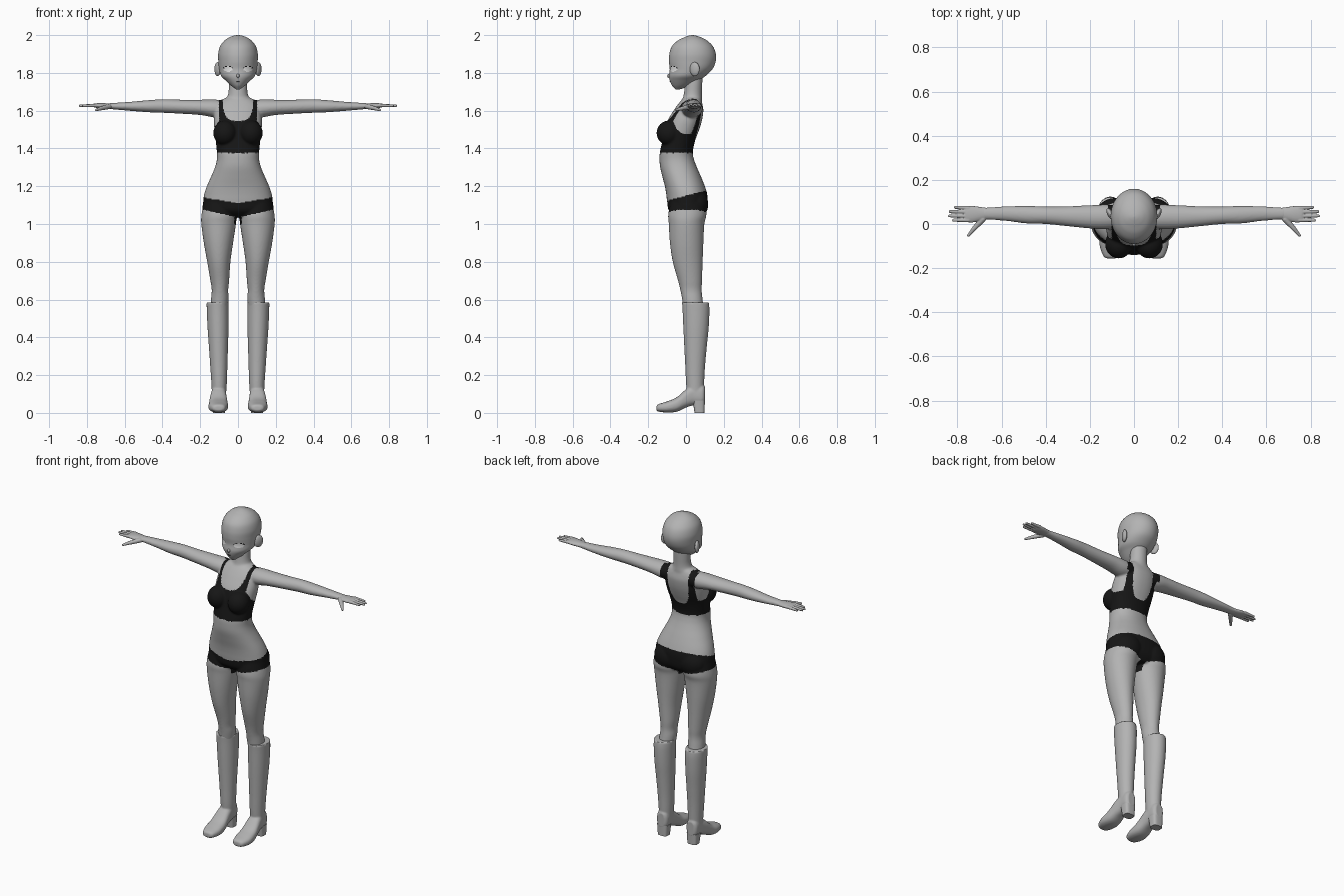
import bpy, bmesh, math
from mathutils import Matrix, Vector

cube = bpy.data.objects.get("Cube")
if cube:
    bpy.data.objects.remove(cube, do_unlink=True)


def material(name, value):
    mat = bpy.data.materials.new(name)
    mat.use_nodes = True
    color = (value, value, value, 1)
    mat.diffuse_color = color
    for node in mat.node_tree.nodes:
        if node.type == 'BSDF_PRINCIPLED':
            node.inputs["Base Color"].default_value = color
    return mat


skin = material("grey skin", 0.45)
black = material("black cloth", 0.008)
white = material("eye white", 0.9)


def smooth_rows(rows, steps):
    """Catmull-Rom interpolation between section rows."""
    result = []
    last = len(rows) - 1
    for i in range(last):
        quad = [rows[max(i - 1, 0)], rows[i], rows[i + 1], rows[min(i + 2, last)]]
        for k in range(steps):
            t = k / steps
            result.append([b + (c - a) * t / 2 + (a - 2.5 * b + 2 * c - d / 2) * t * t
                           + (1.5 * (b - c) + (d - a) / 2) * t ** 3
                           for a, b, c, d in zip(*quad)])
    result.append(list(rows[last]))
    return result


def loft(bm, axis, rows, side=1, sides=48, steps=8, power=2.0):
    """Skin of oval sections; each row is position, low/high, low/high."""
    def bend(v):
        return math.copysign(abs(v) ** (2 / power), v)
    rings = []
    for pos, a0, a1, b0, b1 in smooth_rows(rows, steps):
        ring = []
        for k in range(sides):
            angle = math.tau * (k + 0.5) / sides
            a = (a0 + a1) / 2 + (a1 - a0) / 2 * bend(math.cos(angle))
            b = (b0 + b1) / 2 + (b1 - b0) / 2 * bend(math.sin(angle))
            x, y, z = {'X': (pos, a, b), 'Y': (a, pos, b), 'Z': (a, b, pos)}[axis]
            ring.append(bm.verts.new((x * side, y, z)))
        rings.append(ring)
    for low, high in zip(rings, rings[1:]):
        for k in range(sides):
            n = (k + 1) % sides
            bm.faces.new((low[k], low[n], high[n], high[k]))
    bm.faces.new(rings[0])
    bm.faces.new(rings[-1])


def ball(bm, center, radii, turn=0.0):
    matrix = (Matrix.Translation(center) @ Matrix.Rotation(turn, 4, 'Z')
              @ Matrix.Diagonal((*radii, 1)))
    bmesh.ops.create_uvsphere(bm, u_segments=32, v_segments=20, radius=1, matrix=matrix)


def finger(bm, start, end, r0, r1):
    p, q = Vector(start), Vector(end)
    d = q - p
    matrix = Matrix.Translation((p + q) / 2) @ d.to_track_quat('Z', 'Y').to_matrix().to_4x4()
    bmesh.ops.create_cone(bm, cap_ends=True, segments=16, radius1=r0, radius2=r1,
                          depth=d.length, matrix=matrix)
    ball(bm, p, (r0, r0, r0))
    ball(bm, q, (r1, r1, r1))


def finish(bm, name, voxel=0, relax=0, rule=None, angle=60):
    """Make the object, fuse its volumes, then colour faces by a rule."""
    bmesh.ops.recalc_face_normals(bm, faces=bm.faces[:])
    mesh = bpy.data.meshes.new(name)
    bm.to_mesh(mesh)
    bm.free()
    obj = bpy.data.objects.new(name, mesh)
    bpy.context.collection.objects.link(obj)
    bpy.ops.object.select_all(action='DESELECT')
    obj.select_set(True)
    bpy.context.view_layer.objects.active = obj
    if voxel:
        fuse = obj.modifiers.new("fuse", 'REMESH')
        fuse.mode = 'VOXEL'
        fuse.voxel_size = voxel
        soft = obj.modifiers.new("soften", 'SMOOTH')
        soft.factor = 0.5
        soft.iterations = relax
        for mod in ("fuse", "soften"):
            bpy.ops.object.modifier_apply(modifier=mod)
    obj.data.materials.clear()
    for mat in (skin, black, white):
        obj.data.materials.append(mat)
    for poly in obj.data.polygons:
        poly.material_index = rule(*poly.center) if rule else 0
    bpy.ops.object.shade_smooth_by_angle(angle=math.radians(angle))
    return obj


def even(rows):
    """Sections symmetric about the middle: height, half width, front, back."""
    return [(z, -w, w, front, back) for z, w, front, back in rows]


def body_color(x, y, z):
    x = abs(x)
    # Briefs: slanted waistband and curved leg openings
    waist = 1.15 + 0.25 * y
    if y < 0:
        waist -= 0.015 * max(0, 1 - x / 0.1)
    if 1.035 + 0.04 * min(1, x / 0.18) < z < waist or (x < 0.02 and 1 < z < 1.1):
        return 1
    # Cropped top with scooped neck and armholes
    if not 1.375 < z < 1.67 or x > 0.14:
        return 0
    wide, deep = (0.082, 0.135) if y < 0.03 else (0.072, 0.235)
    if (x / wide) ** 3 + (max(0, 1.68 - z) / deep) ** 3 < 1:
        return 0
    if x > 0.1 and ((y - 0.005) / 0.075) ** 2 + ((z - 1.57) / 0.095) ** 2 < 1:
        return 0
    return 0 if z > 1.56 and x > 0.116 else 1


def head_color(x, y, z):
    if y > 0:
        return 0
    oval = ((abs(x) - 0.052) / 0.024) ** 2 + ((z - 1.82) / 0.014) ** 2
    if oval < 1:
        return 2
    return 1 if oval < 1.4 and z > 1.822 else 0


# Body: torso, neck, bust, seat, legs and arms fused together
body = bmesh.new()
loft(body, 'Z', even([
    (1.035, .1, -.05, .08), (1.07, .18, -.09, .105), (1.12, .184, -.1, .113),
    (1.16, .178, -.105, .112), (1.2, .165, -.112, .1), (1.25, .143, -.125, .08),
    (1.3, .122, -.137, .058), (1.34, .112, -.14, .043), (1.38, .112, -.138, .036),
    (1.44, .118, -.125, .048), (1.5, .125, -.112, .07), (1.55, .127, -.096, .085),
    (1.6, .122, -.066, .092), (1.63, .115, -.045, .088), (1.655, .09, -.025, .082),
    (1.67, .06, -.01, .078)]), power=2.2)
loft(body, 'Z', even([
    (1.62, .095, -.02, .085), (1.655, .072, -.02, .085), (1.675, .056, -.014, .084),
    (1.7, .05, -.01, .084), (1.74, .049, -.005, .086), (1.78, .048, 0, .088)]))
for s in (1, -1):
    ball(body, (s * .069, -.09, 1.482), (.062, .066, .066))
    ball(body, (s * .083, .052, 1.105), (.085, .066, .08))
    loft(body, 'Z', [
        (1.12, .02, .18, -.08, .1), (1.05, .008, .193, -.094, .108),
        (1, .011, .194, -.091, .097), (.9, .026, .181, -.085, .092),
        (.8, .04, .163, -.07, .088), (.7, .047, .146, -.042, .085),
        (.65, .052, .139, -.03, .083), (.6, .05, .143, -.02, .088),
        (.5, .06, .15, -.005, .1)], side=s)
    loft(body, 'X', [
        (.08, -.02, .085, 1.565, 1.655), (.13, -.024, .088, 1.565, 1.659),
        (.2, -.02, .085, 1.577, 1.658), (.3, -.01, .08, 1.584, 1.658),
        (.4, 0, .079, 1.589, 1.66), (.48, .002, .082, 1.592, 1.655),
        (.58, .014, .08, 1.6, 1.646), (.66, .02, .075, 1.607, 1.641),
        (.69, .02, .075, 1.61, 1.638)], side=s)
finish(body, "body", 0.0055, 6, body_color)

# Head with a small nose and painted eyes
head = bmesh.new()
loft(head, 'Z', even([
    (1.712, .008, -.055, -.035), (1.72, .02, -.063, -.01), (1.735, .04, -.075, .03),
    (1.76, .066, -.086, .07), (1.785, .09, -.09, .105), (1.82, .1, -.086, .14),
    (1.86, .104, -.09, .157), (1.9, .105, -.088, .158), (1.94, .095, -.075, .143),
    (1.97, .073, -.045, .113), (1.988, .047, -.01, .08), (1.997, .022, .015, .053),
    (2, .003, .03, .036)]), sides=160, steps=10)
ball(head, (0, -.086, 1.784), (.009, .014, .011))
finish(head, "head", rule=head_color)

# Short thin mouth line
mouth = bmesh.new()
ball(mouth, (0, -.0845, 1.754), (.01, .003, .0015))
finish(mouth, "mouth", rule=lambda x, y, z: 1)

FINGERS = ((.073, .81), (.055, .833), (.036, .836), (.017, .818))
for s, label in ((1, "left"), (-1, "right")):
    # Ear
    ear = bmesh.new()
    ball(ear, (s * .108, .046, 1.82), (.013, .028, .037), turn=-s * .45)
    finish(ear, label + "_ear")

    # Hand with palm, four fingers and a spread thumb
    hand = bmesh.new()
    loft(hand, 'X', [
        (.655, .024, .072, 1.61, 1.638), (.69, .016, .076, 1.61, 1.639),
        (.73, .007, .082, 1.612, 1.64), (.76, .009, .081, 1.617, 1.638),
        (.768, .015, .077, 1.622, 1.633)], side=s, sides=32)
    for y, tip in FINGERS:
        finger(hand, (s * .75, y, 1.628), (s * tip, y * 1.05 - .001, 1.626), .0095, .0065)
    finger(hand, (s * .685, .022, 1.622), (s * .725, -.022, 1.612), .014, .0105)
    finger(hand, (s * .725, -.022, 1.612), (s * .75, -.052, 1.604), .0105, .0065)
    finish(hand, label + "_hand", 0.003, 2)

    # Tall boot: shaft and foot fused
    boot = bmesh.new()
    loft(boot, 'Z', [
        (.1, .063, .138, .005, .093), (.16, .059, .141, .0, .096),
        (.25, .056, .147, -.004, .101), (.35, .053, .154, -.009, .11),
        (.45, .05, .161, -.014, .12), (.54, .049, .165, -.018, .124),
        (.585, .049, .166, -.021, .121)], side=s)
    loft(boot, 'Y', [
        (-.156, .085, .121, .014, .035), (-.146, .068, .138, .007, .046),
        (-.1, .054, .155, .002, .061), (-.05, .054, .154, .006, .082),
        (0, .06, .147, .028, .125), (.04, .063, .14, .04, .15),
        (.085, .065, .137, .042, .15), (.1, .078, .124, .052, .14)], side=s, power=2.5)
    finish(boot, label + "_boot", 0.005, 3)

    # Block heel
    heel = bmesh.new()
    loft(heel, 'Z', [(0, .07, .132, .045, .098), (.065, .065, .137, .036, .1)],
         side=s, sides=32, steps=2, power=3.5)
    finish(heel, label + "_heel", angle=40)
